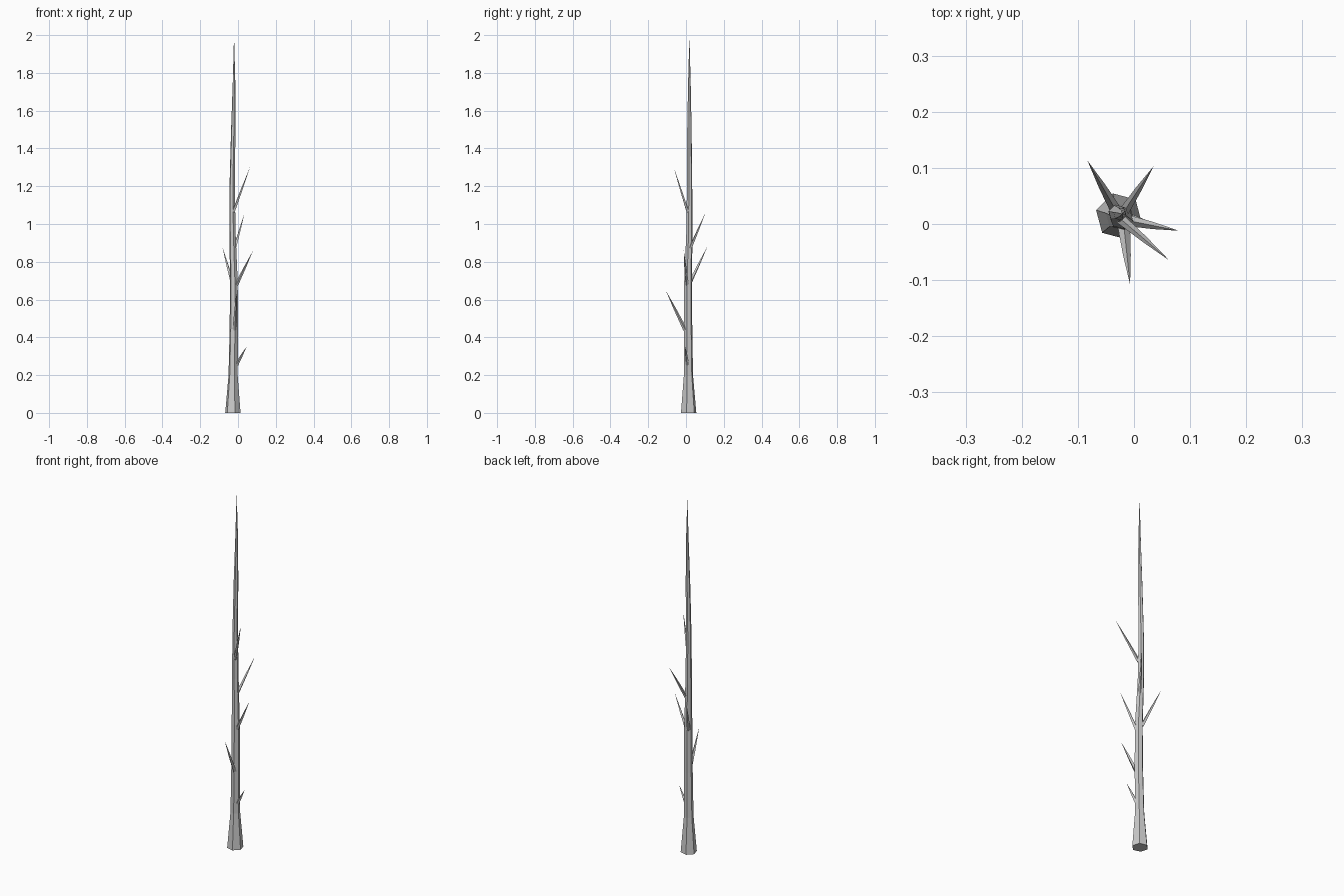
import bpy, bmesh, math
from mathutils import Vector

if "Cube" in bpy.data.objects:
    bpy.data.objects.remove(bpy.data.objects["Cube"])


def spike(name, stations, sides, phase=0.0, horizontal=False):
    """Tapered low-poly tube through (x, y, z, radius) stations, ending in a point."""
    bm = bmesh.new()
    axis = Vector(stations[-1][:3]) - Vector(stations[0][:3])
    if horizontal:
        axis = Vector((0, 0, 1))
    axis.normalize()
    u = axis.cross(Vector((0, 1, 0))).cross(axis).normalized() if horizontal else axis.cross(Vector((0, 0, 1))).normalized()
    if horizontal:
        u = Vector((1, 0, 0))
    v = axis.cross(u)
    rings = []
    for x, y, z, r in stations[:-1]:
        ring = []
        for i in range(sides):
            a = phase + 2 * math.pi * i / sides
            ring.append(bm.verts.new(Vector((x, y, z)) + r * (math.cos(a) * u + math.sin(a) * v)))
        rings.append(ring)
    tip = bm.verts.new(stations[-1][:3])
    for i in range(sides):
        j = (i + 1) % sides
        for lo, hi in zip(rings, rings[1:]):
            bm.faces.new((lo[i], lo[j], hi[j], hi[i]))
        bm.faces.new((rings[-1][i], rings[-1][j], tip))
    bm.faces.new(list(reversed(rings[0])))
    bmesh.ops.recalc_face_normals(bm, faces=bm.faces)
    mesh = bpy.data.meshes.new(name)
    bm.to_mesh(mesh)
    bm.free()
    obj = bpy.data.objects.new(name, mesh)
    bpy.context.collection.objects.link(obj)
    return obj


# Trunk: six-sided, flared foot, slight wobble, long pointed top
spike("trunk", [
    (-0.027, 0.014, 0.0, 0.042),
    (-0.026, 0.013, 0.20, 0.025),
    (-0.022, 0.011, 0.45, 0.023),
    (-0.022, 0.011, 0.70, 0.021),
    (-0.029, 0.018, 0.95, 0.017),
    (-0.031, 0.019, 1.20, 0.0145),
    (-0.025, 0.018, 1.50, 0.012),
    (-0.021, 0.018, 1.75, 0.007),
    (-0.021, 0.018, 2.0, 0.0),
], 6, math.radians(45), horizontal=True)

# Branches: root and tip of each thin upward spike, with a root radius
branches = [
    ((-0.008, 0.008, 0.255), (0.045, -0.004, 0.35), 0.010),
    ((-0.018, -0.004, 0.44), (-0.007, -0.108, 0.65), 0.011),
    ((-0.010, 0.006, 0.675), (0.080, -0.012, 0.86), 0.010),
    ((-0.032, 0.024, 0.695), (-0.083, 0.113, 0.88), 0.010),
    ((-0.018, 0.022, 0.87), (0.035, 0.103, 1.06), 0.009),
    ((-0.024, 0.009, 1.065), (0.063, -0.065, 1.30), 0.009),
]
for n, (root, tip, r) in enumerate(branches, 1):
    root, tip = Vector(root), Vector(tip)
    mid = root.lerp(tip, 0.5)
    spike(f"branch_{n}", [(*root, r), (*mid, r * 0.62), (*tip, 0)], 4)
